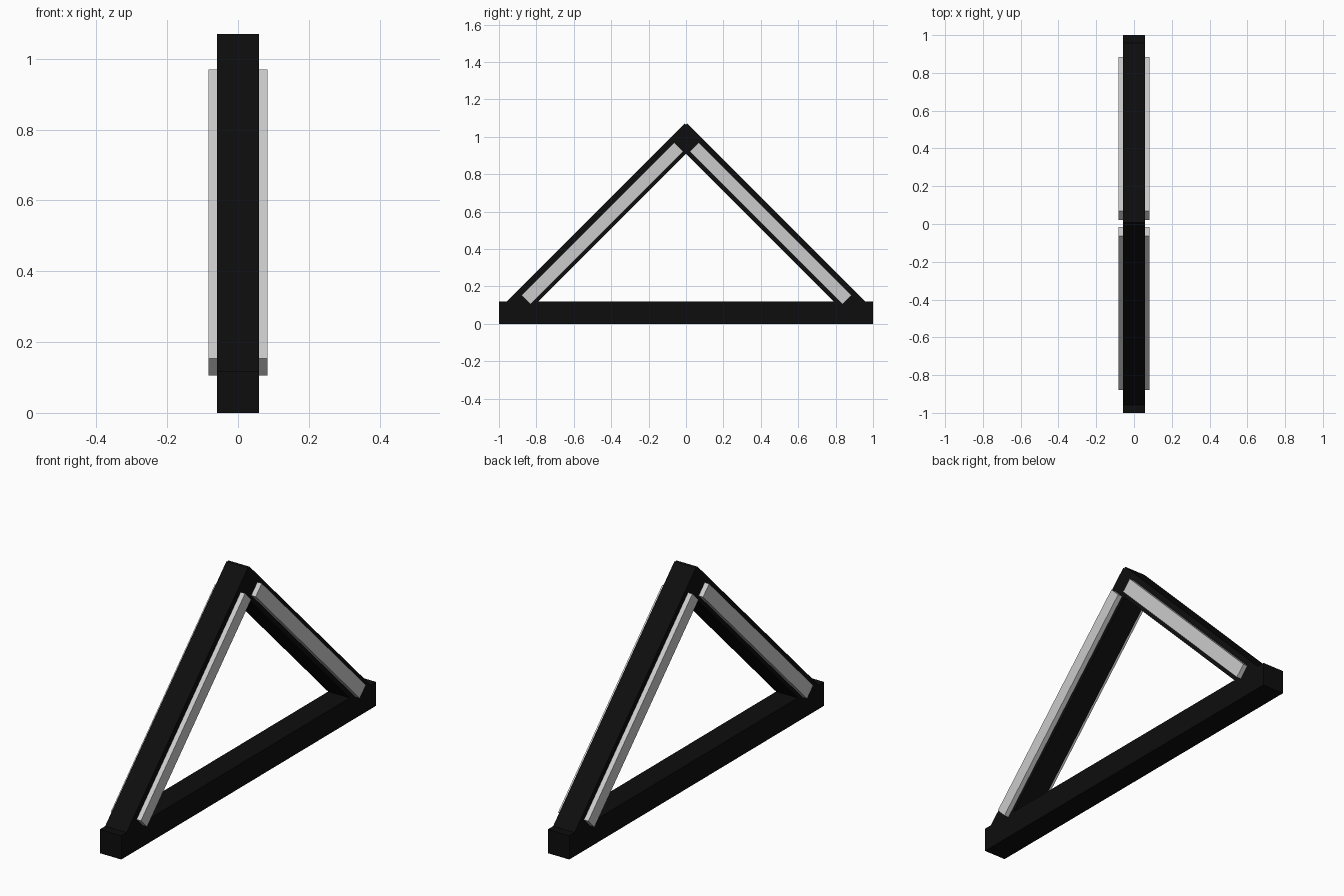
import bpy
from math import atan2, hypot

if "Cube" in bpy.data.objects:
    bpy.data.objects.remove(bpy.data.objects["Cube"])

black = bpy.data.materials.new("black")
black.diffuse_color = (0.004, 0.004, 0.004, 1)
black.use_nodes = True
black.node_tree.nodes["Principled BSDF"].inputs["Base Color"].default_value = black.diffuse_color


def bar(name, start, end, width, thick, mat=None):
    """Square-ended bar running between two (y, z) points in the x = 0 plane."""
    dy, dz = end[0] - start[0], end[1] - start[1]
    bpy.ops.mesh.primitive_cube_add(
        size=1,
        location=(0, (start[0] + end[0]) / 2, (start[1] + end[1]) / 2),
        rotation=(atan2(dz, dy), 0, 0))
    ob = bpy.context.object
    ob.name = name
    ob.scale = (width, hypot(dy, dz), thick)
    bpy.ops.object.transform_apply(location=False, rotation=False, scale=True)
    if mat:
        ob.data.materials.append(mat)
    return ob


# Ground beam
bar("base_beam", (-1, 0.059), (1, 0.059), 0.118, 0.118, black)

# Sloping legs crossing at the apex, with grey strips proud of both side faces
for side, s, shift in (("front", -1, 0), ("back", 1, 0.005)):
    bar(side + "_leg", (s * 0.936, 0.057), (s * -0.035, 1.028), 0.118, 0.118, black)
    bar(side + "_strip", (s * 0.856 + shift, 0.129), (s * 0.039 + shift, 0.946),
        0.166, 0.068)
